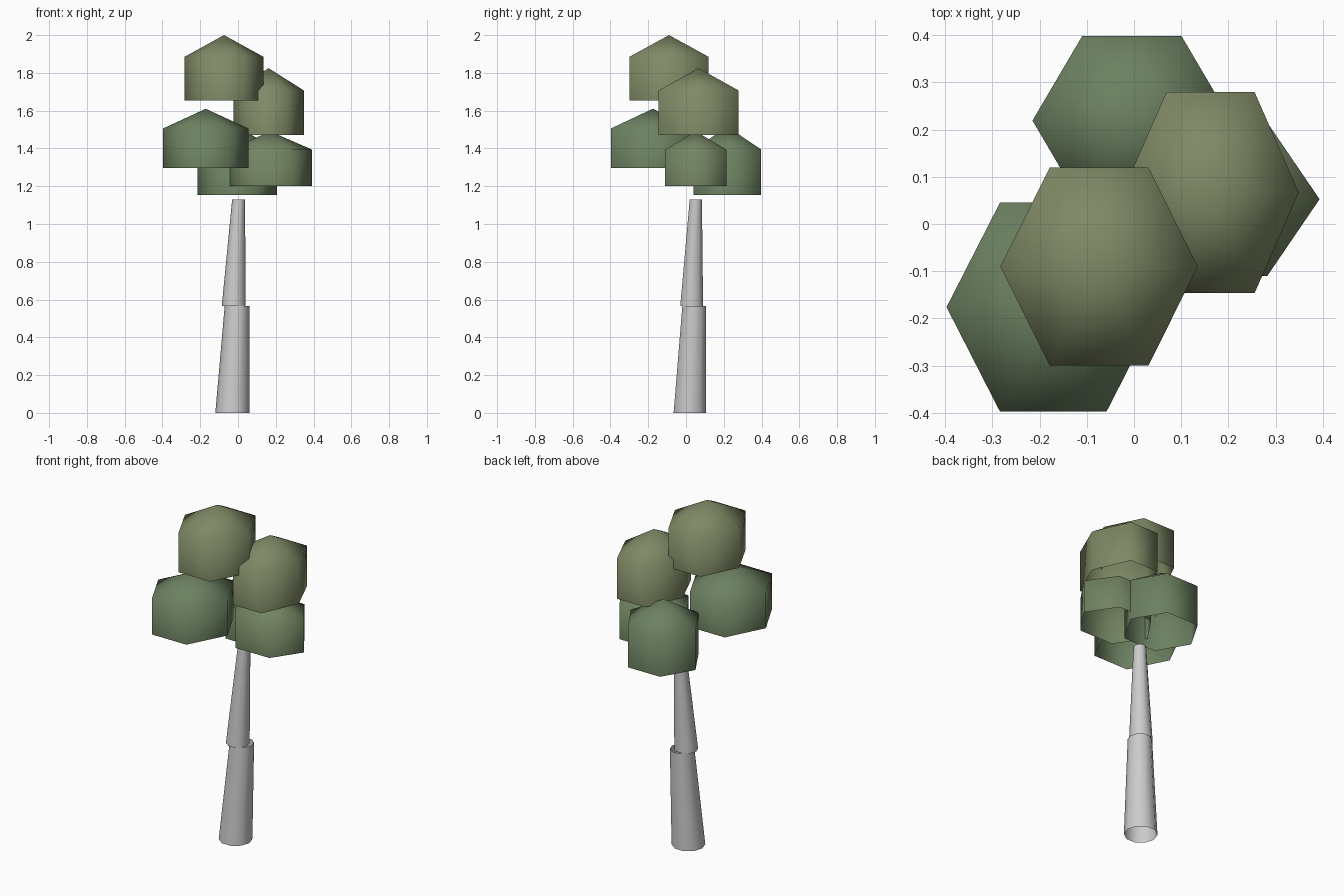
import bpy, math

if "Cube" in bpy.data.objects:
    bpy.data.objects.remove(bpy.data.objects["Cube"])


def make_object(name, verts, faces, mat=None):
    mesh = bpy.data.meshes.new(name)
    mesh.from_pydata(verts, [], faces)
    mesh.update()
    for p in mesh.polygons:
        p.use_smooth = True
    if mat:
        mesh.materials.append(mat)
    obj = bpy.data.objects.new(name, mesh)
    bpy.context.collection.objects.link(obj)
    return obj


def ring(cx, cy, z, rx, ry, n):
    return [(cx + rx * math.cos(2 * math.pi * i / n),
             cy + ry * math.sin(2 * math.pi * i / n), z) for i in range(n)]


def side_faces(n):
    return [(i, (i + 1) % n, n + (i + 1) % n, n + i) for i in range(n)]


def trunk_segment(name, base, top, n=10):
    # open, leaning, tapered tube; each end is (x, y, z, radius)
    verts = []
    for x, y, z, r in (base, top):
        verts += ring(x, y, z, r, r, n)
    return make_object(name, verts, side_faces(n))


def leaf_clump(name, x, y, z, mat, n=6):
    # six-sided dome, open underneath, fitted to (min, max) extents
    cx, cy = sum(x) / 2, sum(y) / 2
    rx = (x[1] - x[0]) / 2
    ry = (y[1] - y[0]) / 2 / math.sin(math.pi / 3)
    shoulder = z[0] + (z[1] - z[0]) * 2 / 3
    verts = ring(cx, cy, z[0], rx, ry, n) + ring(cx, cy, shoulder, rx, ry, n)
    verts.append((cx, cy, z[1]))
    faces = side_faces(n) + [(n + i, n + (i + 1) % n, 2 * n) for i in range(n)]
    return make_object(name, verts, faces, mat)


def material(name, color):
    m = bpy.data.materials.new(name)
    m.diffuse_color = (*color, 1)
    m.use_nodes = True
    m.node_tree.nodes["Principled BSDF"].inputs["Base Color"].default_value = m.diffuse_color
    return m


olive = material("leaf_olive", (0.21, 0.25, 0.13))
green = material("leaf_green", (0.15, 0.22, 0.12))
mid = material("leaf_mid", (0.17, 0.23, 0.12))

# trunk
trunk_segment("lower_trunk", (-0.03, 0.02, 0, 0.09), (-0.005, 0.043, 0.567, 0.0655))
trunk_segment("upper_trunk", (-0.0225, 0.03, 0.565, 0.0635), (0.003, 0.052, 1.13, 0.034))

# foliage
leaf_clump("top_foliage", (-0.283, 0.135), (-0.30, 0.12), (1.655, 2.0), olive)
leaf_clump("upper_right_foliage", (-0.025, 0.349), (-0.146, 0.279), (1.47, 1.825), olive)
leaf_clump("left_foliage", (-0.397, 0.055), (-0.397, 0.045), (1.297, 1.61), green)
leaf_clump("lower_right_foliage", (-0.05, 0.393), (-0.11, 0.215), (1.20, 1.49), mid)
leaf_clump("back_foliage", (-0.215, 0.206), (0.04, 0.398), (1.153, 1.515), green)
